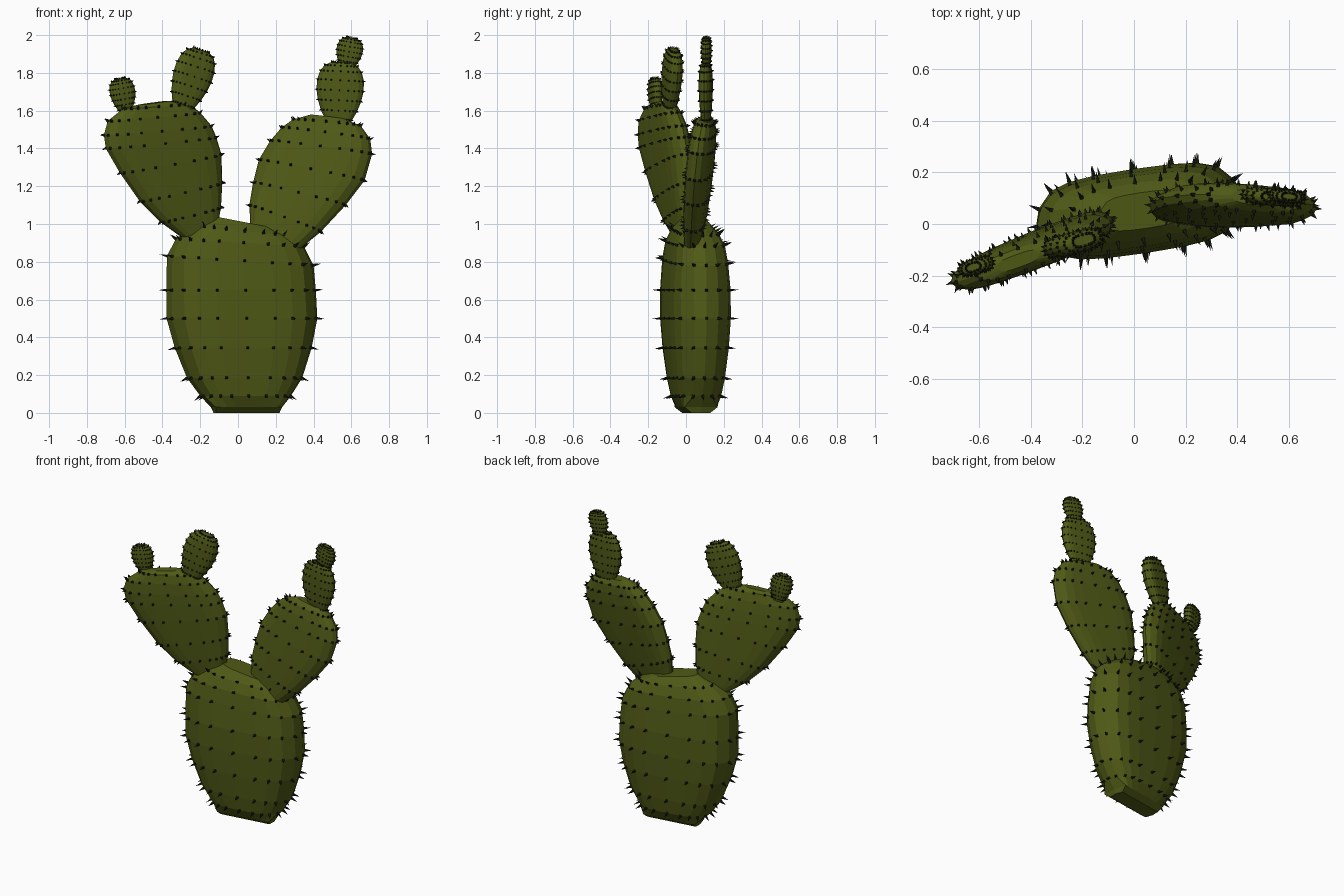
import bpy, bmesh, math
from mathutils import Vector

if "Cube" in bpy.data.objects:
    bpy.data.objects.remove(bpy.data.objects["Cube"])

# quarter of the flattened pad cross-section (width, thickness), mirrored to a full ring
QUARTER = [(1, 0), (.95, .4), (.81, .77), (.62, .92), (.38, .98), (0, 1)]
HALF = QUARTER + [(-u, v) for u, v in QUARTER[-2::-1]]
SECTION = HALF + [(u, -v) for u, v in HALF[-2:0:-1]]
SIDES = len(SECTION)


def material(name, color):
    m = bpy.data.materials.new(name)
    m.diffuse_color = color
    m.use_nodes = True
    m.node_tree.nodes["Principled BSDF"].inputs["Base Color"].default_value = m.diffuse_color
    return m


GREEN = material("pad_green", (0.080, 0.102, 0.008, 1))
DARK = material("spine_dark", (0.006, 0.010, 0.004, 1))


def finish(bm, name, mat):
    me = bpy.data.meshes.new(name)
    bm.to_mesh(me)
    bm.free()
    me.materials.append(mat)
    ob = bpy.data.objects.new(name, me)
    bpy.context.collection.objects.link(ob)


def add_spine(bm, pos, d, length, radius):
    # four-sided thorn pointing along d
    side = d.orthogonal().normalized()
    other = d.cross(side)
    base = [bm.verts.new(pos - d * 0.003 + (side * math.cos(a) + other * math.sin(a)) * radius)
            for a in (0, math.pi / 2, math.pi, 1.5 * math.pi)]
    tip = bm.verts.new(pos + d * length)
    for i in range(4):
        bm.faces.new((base[i], base[(i + 1) % 4], tip))
    bm.faces.new(base[::-1])


def pad(name, rows, plane, spine, first=1, last=None, square=0):
    """rows: left x, left z, right x, right z, half thickness.
    plane: the pad's mid plane y = a + b*x + c*z.
    first/last: rows that carry thorns; square: number of box-shaped rows at the foot."""
    a, b, c = plane
    normal = Vector((-b, 1, -c)).normalized()
    bm = bmesh.new()
    rings = []
    for n, (xl, zl, xr, zr, t) in enumerate(rows):
        left = Vector((xl, a + b * xl + c * zl, zl))
        right = Vector((xr, a + b * xr + c * zr, zr))
        mid, half = (left + right) / 2, (right - left) / 2
        ring = []
        for u, v in SECTION:
            if n < square:
                v = max(-1, min(1, v * 2.5))
            ring.append(bm.verts.new(mid + half * u + normal * (t * v)))
        rings.append(ring)
    for r0, r1 in zip(rings, rings[1:]):
        for i in range(SIDES):
            j = (i + 1) % SIDES
            bm.faces.new((r0[i], r0[j], r1[j], r1[i]))
    bm.faces.new(rings[0][::-1])
    bm.faces.new(rings[-1])
    bmesh.ops.recalc_face_normals(bm, faces=bm.faces)
    bm.normal_update()
    # thorns on the ring points
    sb = bmesh.new()
    for ring in rings[first:last]:
        for v in ring:
            add_spine(sb, v.co, v.normal, *spine)
    finish(bm, name, GREEN)
    finish(sb, name + "_spines", DARK)


# trunk pad
pad("trunk_pad", [
    (-.13, 0, .22, 0, .05), (-.14, .03, .23, .03, .088),
    (-.20, .09, .28, .09, .122), (-.27, .185, .34, .185, .138),
    (-.335, .345, .39, .345, .156), (-.378, .5, .42, .5, .165),
    (-.38, .65, .412, .65, .165), (-.376, .83, .40, .78, .152),
    (-.33, .92, .35, .88, .138), (-.24, .99, .28, .935, .11),
    (-.13, 1.04, .20, .975, .07)], (.047, .15, 0), (.042, .010), 2, -1, square=2)

# left arm pad
pad("left_pad", [
    (-.30, .93, -.11, .98, .045), (-.41, 1.01, -.09, 1.09, .055),
    (-.52, 1.12, -.083, 1.22, .063), (-.625, 1.27, -.088, 1.37, .067),
    (-.70, 1.4, -.115, 1.46, .067), (-.71, 1.47, -.14, 1.52, .065),
    (-.69, 1.545, -.20, 1.59, .058), (-.61, 1.61, -.26, 1.637, .045),
    (-.53, 1.63, -.37, 1.652, .025)], (.122, .37, -.06), (.022, .010), 1, -1)

# right arm pad
pad("right_pad", [
    (.065, 1.0, .33, .87, .045), (.06, 1.1, .44, .96, .055),
    (.08, 1.22, .57, 1.10, .062), (.11, 1.34, .67, 1.23, .065),
    (.17, 1.44, .71, 1.37, .065), (.23, 1.51, .70, 1.45, .06),
    (.29, 1.553, .65, 1.52, .05), (.38, 1.578, .57, 1.555, .028)],
    (-.065, -.075, .13), (.022, .010), 1, -1)

# small pads share one bulb outline: (share of height, share of width)
BULB = [(0, .46), (.1, .58), (.24, .77), (.4, .92), (.56, 1),
        (.72, .99), (.86, .88), (.95, .7), (1, .42)]


def small_pad(name, base, top, width, thick, plane, spine):
    (x0, z0), (x1, z1) = base, top
    length = math.hypot(x1 - x0, z1 - z0)
    px, pz = (z1 - z0) / length, -(x1 - x0) / length
    rows = []
    for t, w in BULB:
        x, z, h = x0 + (x1 - x0) * t, z0 + (z1 - z0) * t, w * width / 2
        rows.append((x - px * h, z - pz * h, x + px * h, z + pz * h, thick * w ** 0.7))
    pad(name, rows, plane, spine)


small_pad("left_outer_bud", (-.593, 1.59), (-.624, 1.77), .135, .030, (.02, .30, 0), (.009, .006))
small_pad("left_inner_bud", (-.30, 1.60), (-.195, 1.92), .21, .042, (-.01, .27, 0), (.011, .007))
small_pad("right_bud", (.53, 1.52), (.548, 1.855), .25, .034, (.148, -.08, 0), (.011, .007))
small_pad("right_top_bud", (.573, 1.82), (.603, 1.985), .14, .025, (.155, -.08, 0), (.009, .006))
